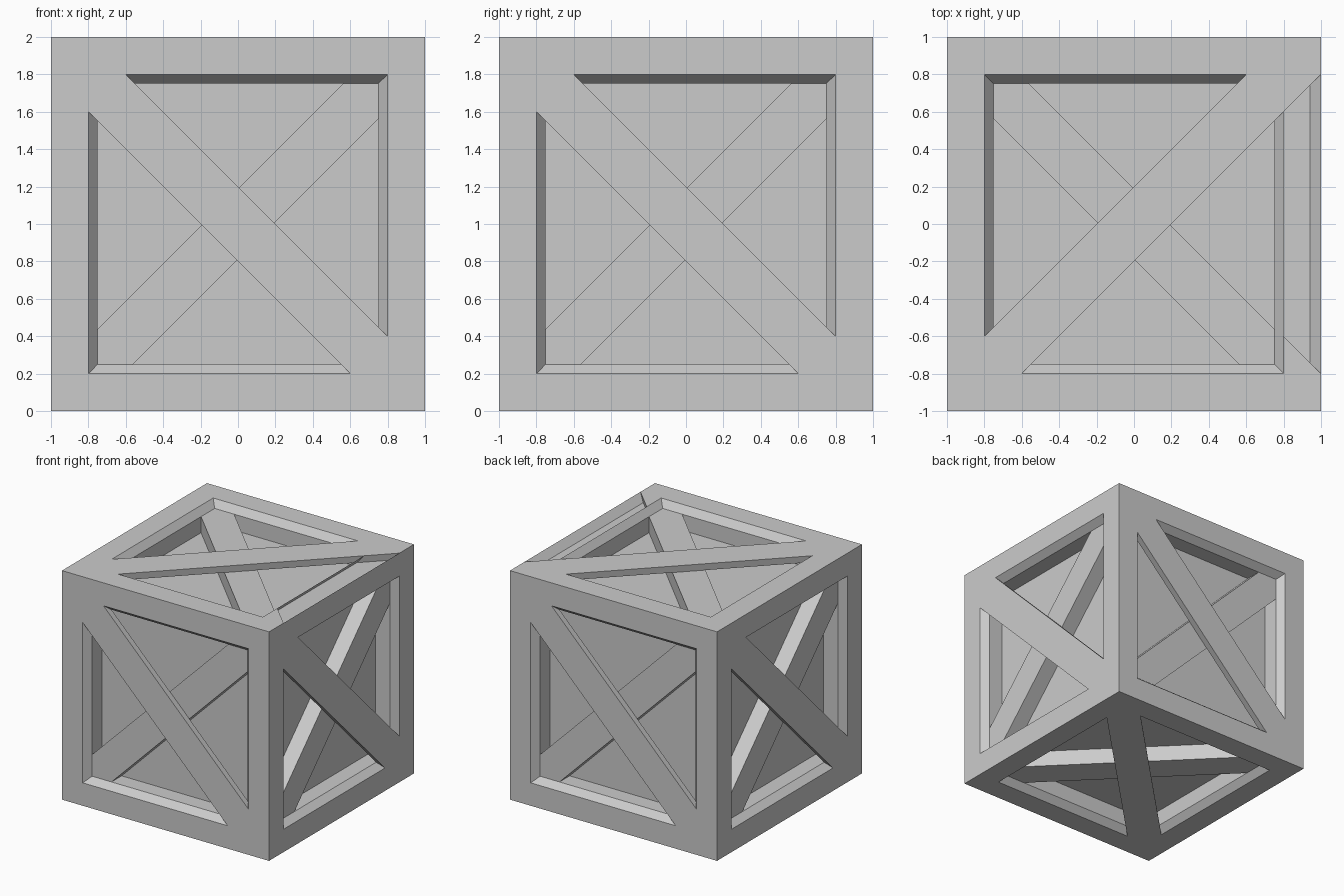
import bpy, bmesh
from mathutils import Vector as V

if "Cube" in bpy.data.objects:
    bpy.data.objects.remove(bpy.data.objects["Cube"])

X, Y, Z = V((1, 0, 0)), V((0, 1, 0)), V((0, 0, 1))
# outward normal, right and up axes for every side of the crate
SIDES = [(-Y, X, Z), (X, Y, Z), (Y, -X, Z), (-X, -Y, Z), (Z, Y, -X), (-Z, X, -Y)]
LAYER = 0.94    # outer boards taper to this scale
FLOOR = 0.80    # distance of the recessed panels from the centre

# face layout on a -1..1 square
RAIL = [(-1, -1), (1, -1), (.8, -.8), (-.8, -.8)]
BRACE = [(-.8, .8), (-.8, .6), (.6, -.8), (.8, -.8), (.8, -.6), (-.6, .8)]
HOLE = [(-.6, .8), (.8, -.6), (.8, .8)]
SLOT = [(-.8, -1), (.8, -1), (.6, -.8), (-.6, -.8)]
RAIL_END = [(-1, -1), (-.8, -1), (-.6, -.8), (-.8, -.8)]


def turn(pts, k):
    for _ in range(k):
        pts = [(-b, a) for a, b in pts]
    return pts


def mirror(pts):
    return [(-a, b) for a, b in pts]


def place(side, pts, spread, height):
    n, u, v = side
    return [n * height + u * a * spread + v * b * spread for a, b in pts]


def add_face(bm, pts, toward):
    f = bm.faces.new([bm.verts.new(p) for p in pts])
    f.normal_update()
    if f.normal.dot(toward) < 0:
        f.normal_flip()


def add_walls(bm, top, low):
    mid = sum(top + low, V()) / (2 * len(top))
    for i in range(len(top)):
        j = (i + 1) % len(top)
        q = [top[i], top[j], low[j], low[i]]
        add_face(bm, q, mid - sum(q, V()) / 4)


def finish(bm, name):
    bmesh.ops.remove_doubles(bm, verts=bm.verts, dist=1e-4)
    bmesh.ops.translate(bm, verts=bm.verts, vec=Z)
    me = bpy.data.meshes.new(name)
    bm.to_mesh(me)
    bm.free()
    bpy.context.collection.objects.link(bpy.data.objects.new(name, me))


# outer frame boards and front braces, with tapered opening edges
bm = bmesh.new()
for side in SIDES:
    slotted = side[0].z > 0.5
    rails = [turn(RAIL, k) for k in range(4)]
    holes = [HOLE, turn(HOLE, 2)]
    if slotted:    # the top has an open slot along its right rail
        rails[0:1] = [RAIL_END, mirror(RAIL_END)]
        holes.append(SLOT)
    for p in rails + [BRACE]:
        add_face(bm, place(side, p, 1, 1), side[0])
    for h in holes:
        add_walls(bm, place(side, h, 1, 1), place(side, h, LAYER, LAYER))
finish(bm, "outer_frame")

# inner box with the crossing braces and recessed panels
bm = bmesh.new()
for side in SIDES:
    for p in [turn(RAIL, k) for k in range(4)] + [mirror(BRACE)]:
        add_face(bm, place(side, p, LAYER, LAYER), side[0])
    for h in (mirror(HOLE), mirror(turn(HOLE, 2))):
        low = place(side, h, LAYER, FLOOR)
        add_walls(bm, place(side, h, LAYER, LAYER), low)
        add_face(bm, low, side[0])
finish(bm, "inner_box")
